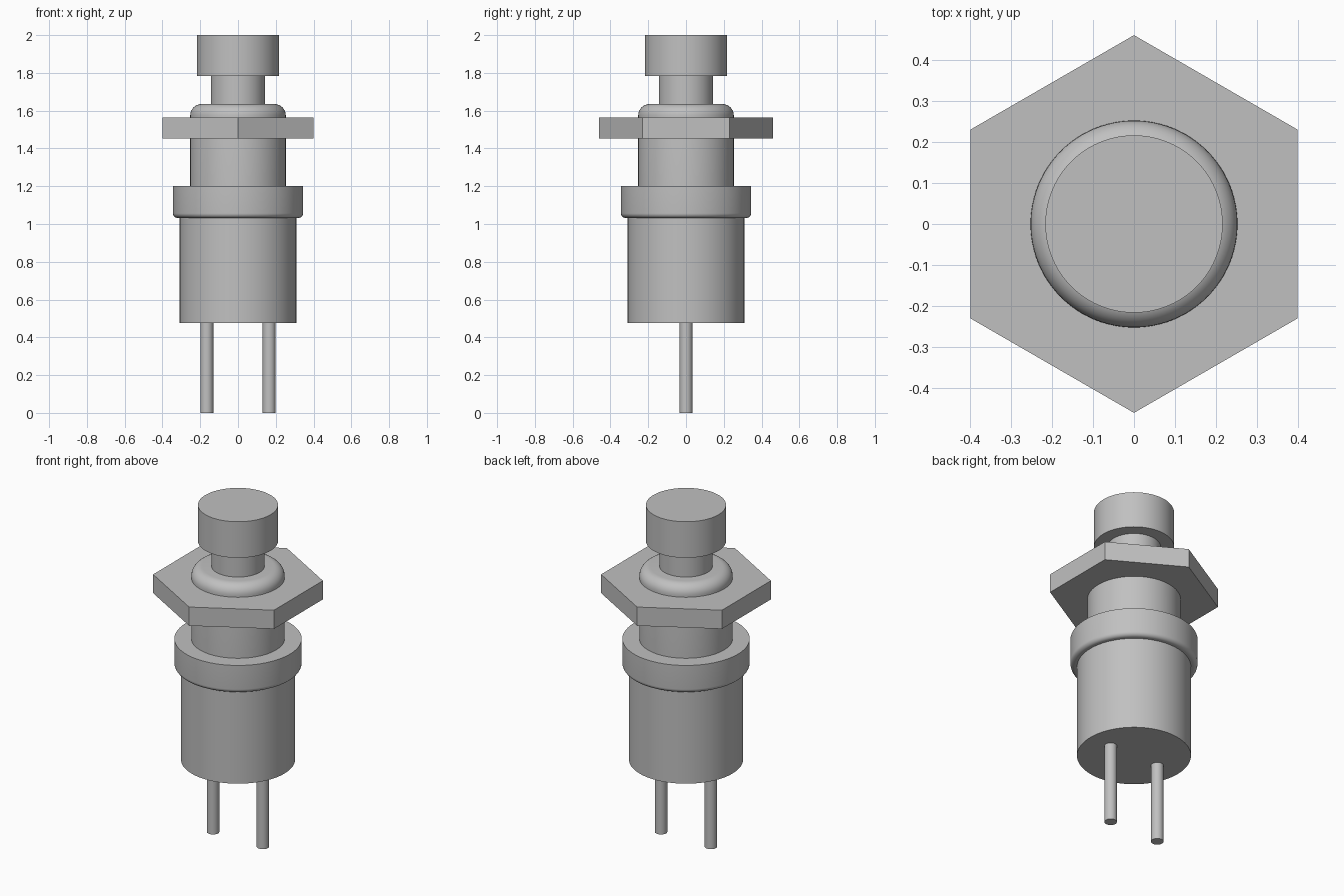
import bpy
import math

cube = bpy.data.objects.get("Cube")
if cube:
    bpy.data.objects.remove(cube, do_unlink=True)

grey = bpy.data.materials.new("plain grey")
grey.use_nodes = True
color = (0.53, 0.53, 0.53, 1)
grey.diffuse_color = color
grey.node_tree.nodes["Principled BSDF"].inputs["Base Color"].default_value = color


def cylinder(name, radius, bottom, top, x=0, sides=96, turn=0, fillet=0, round_top=True):
    """Upright cylinder from bottom to top, with one rim optionally rounded."""
    bpy.ops.mesh.primitive_cylinder_add(
        vertices=sides, radius=radius, depth=top - bottom,
        location=(x, 0, (bottom + top) / 2), rotation=(0, 0, turn))
    obj = bpy.context.object
    obj.name = name
    obj.data.materials.append(grey)
    if fillet:
        # Weight only the chosen rim so the bevel leaves the other one sharp
        mesh = obj.data
        weights = mesh.attributes.new("bevel_weight_edge", "FLOAT", "EDGE")
        for edge in mesh.edges:
            heights = [mesh.vertices[v].co.z for v in edge.vertices]
            if all((z > 0) == round_top for z in heights):
                weights.data[edge.index].value = 1
        bevel = obj.modifiers.new("rounded rim", "BEVEL")
        bevel.limit_method = "WEIGHT"
        bevel.width = fillet
        bevel.segments = 8
        bpy.ops.object.modifier_apply(modifier=bevel.name)
    bpy.ops.object.shade_smooth_by_angle(angle=math.radians(30))
    return obj


# Terminals
for side, x in (("right", -0.165), ("left", 0.165)):
    cylinder(side + "_pin", 0.034, 0, 0.48, x=x, sides=32)

# Housing with its collar and threaded neck
cylinder("housing", 0.309, 0.476, 1.04)
cylinder("collar", 0.345, 1.032, 1.2, fillet=0.025, round_top=False)
cylinder("neck", 0.253, 1.19, 1.635, fillet=0.06)

# Hexagonal mounting nut, corners at front and back
cylinder("hex_nut", 0.4 / math.cos(math.pi / 6), 1.453, 1.565, sides=6)

# Push button
cylinder("button_stem", 0.144, 1.62, 1.79)
cylinder("button_cap", 0.217, 1.784, 2)
